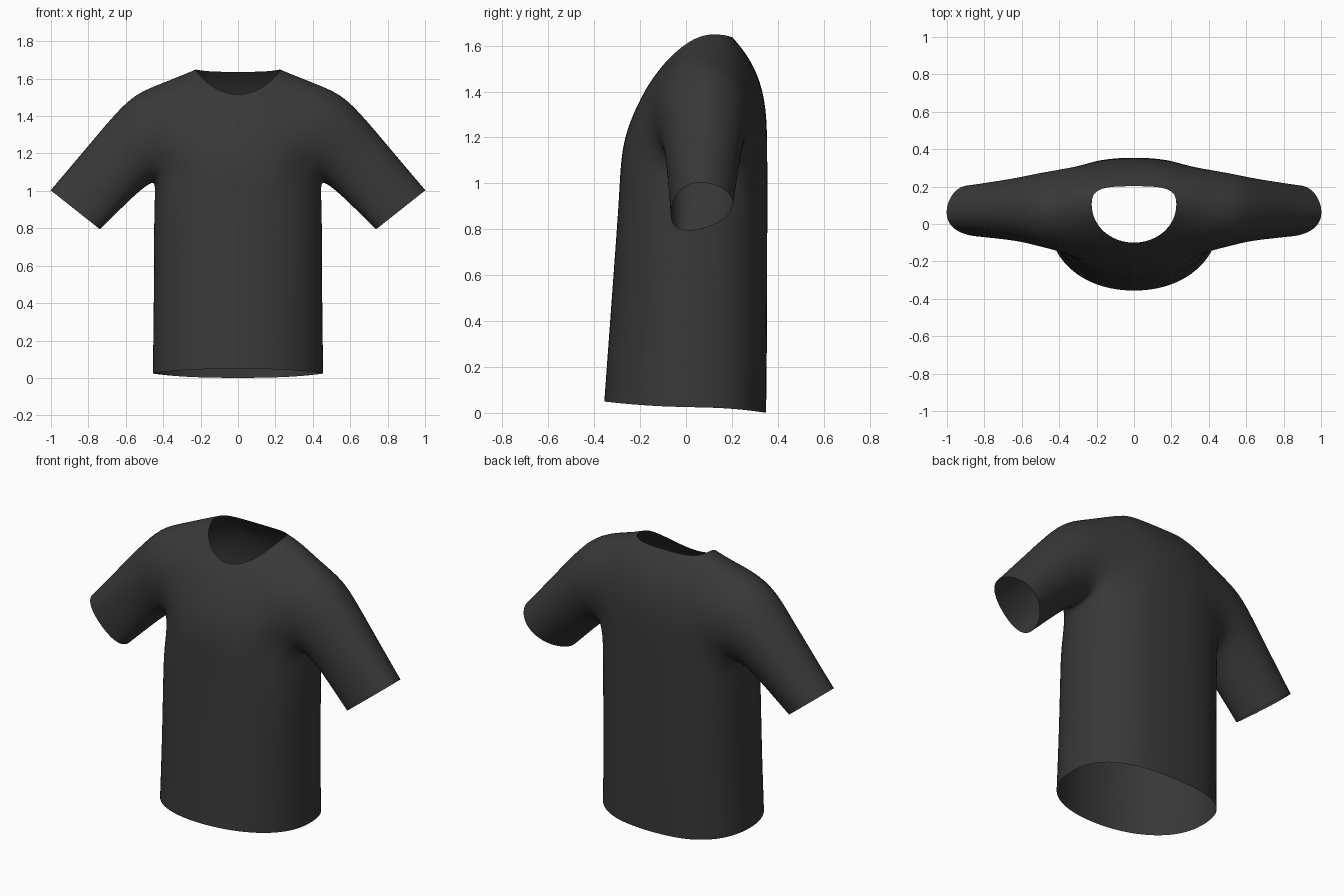
import bpy, bmesh, math

if "Cube" in bpy.data.objects:
    bpy.data.objects.remove(bpy.data.objects["Cube"])

N = 24                      # columns around the torso
R0, R1 = 4, 8               # torso rows bounding the armholes
HALF = 3                    # armhole half width in columns

# Torso rows: half width, y front, y back, y side, z front, z side, z back, n front, n back
ROWS = [
    (.460, -.360, .352, .02, .050, .025, .000, 2.1, 2.5),
    (.455, -.338, .356, .02, .350, .340, .330, 2.1, 2.5),
    (.453, -.312, .357, .03, .700, .690, .690, 2.2, 2.5),
    (.452, -.294, .357, .04, .950, .930, .950, 2.3, 2.5),
    (.450, -.288, .357, .05, 1.09, 1.05, 1.09, 2.3, 2.5),
    (.445, -.271, .356, .06, 1.20, 1.18, 1.22, 2.3, 2.5),
    (.440, -.234, .350, .07, 1.30, 1.31, 1.33, 2.3, 2.4),
    (.430, -.192, .330, .08, 1.385, 1.43, 1.43, 2.3, 2.4),
    (.420, -.152, .292, .09, 1.45, 1.54, 1.52, 2.2, 2.4),
    (.325, -.122, .245, .10, 1.488, 1.61, 1.588, 2.1, 2.8),
    (.228, -.102, .203, .10, 1.513, 1.65, 1.636, 2.0, 3.3),
]

# Sleeve rings: bottom x, z, top x, z, y front, y back
SLEEVE = [
    (.445, 1.050, .460, 1.562, -.150, .295),
    (.475, 1.035, .570, 1.508, -.118, .272),
    (.540, .985, .690, 1.378, -.093, .250),
    (.640, .888, .845, 1.192, -.078, .228),
    (.736, .793, 1.004, 1.005, -.063, .207),
]


def spow(v, p):
    return math.copysign(abs(v) ** p, v)


def torso_point(row, i):
    a, yf, yb, yc, zf, zs, zb, nf, nb = row
    t = 2 * math.pi * i / N
    c, s = math.cos(t), math.sin(t)
    n, ye, ze = (nb, yb, zb) if s > 0 else (nf, yf, zf)
    return (a * spow(c, 2 / n),
            yc + (ye - yc) * abs(s) ** (2 / n),
            zs + (ze - zs) * abs(s) ** 1.7)


def sleeve_point(j, phi, side):
    xb, zb, xt, zt, yf, yb = SLEEVE[j]
    c, s = math.cos(phi), math.sin(phi)
    w = j / (len(SLEEVE) - 1)
    u = (s + 1) / 2
    x = xb + (xt - xb) * u
    if j == 0:
        x -= .06 * abs(c)              # armhole wraps round the chest
    y = (yf + yb) / 2 + (yb - yf) / 2 * c + w * (.025 * s - .035 * s * s)
    return (side * x, y, zb + (zt - zb) * u)


bm = bmesh.new()
grid = [[bm.verts.new(torso_point(r, i)) for i in range(N)] for r in ROWS]


def column(side, i):
    return i % N if side > 0 else (N // 2 - i) % N


# Torso faces, leaving out the two armholes
hole = {column(1, i) for i in range(-HALF, HALF)} | \
       {column(-1, i + 1) for i in range(-HALF, HALF)}
for r in range(len(ROWS) - 1):
    for i in range(N):
        if R0 <= r < R1 and i in hole:
            continue
        k = (i + 1) % N
        bm.faces.new((grid[r][i], grid[r][k], grid[r + 1][k], grid[r + 1][i]))

# Sleeves grown from the armhole edges
path = [(R0, i) for i in range(-HALF, HALF + 1)]
path += [(r, HALF) for r in range(R0 + 1, R1 + 1)]
path += [(R1, i) for i in range(HALF - 1, -HALF - 1, -1)]
path += [(r, -HALF) for r in range(R1 - 1, R0, -1)]
M = len(path)
angles = [math.radians(-144) + 2 * math.pi * k / M for k in range(M)]
for side in (1, -1):
    ring = [grid[r][column(side, i)] for r, i in path]
    for v, phi in zip(ring, angles):
        v.co = sleeve_point(0, phi, side)
    for j in range(1, len(SLEEVE)):
        new = [bm.verts.new(sleeve_point(j, phi, side)) for phi in angles]
        for k in range(M):
            m = (k + 1) % M
            bm.faces.new((ring[k], ring[m], new[m], new[k]))
        ring = new

bmesh.ops.delete(bm, geom=[v for v in bm.verts if not v.link_faces], context='VERTS')
bmesh.ops.recalc_face_normals(bm, faces=bm.faces)
for f in bm.faces:
    f.smooth = True

mesh = bpy.data.meshes.new("shirt")
bm.to_mesh(mesh)
bm.free()
shirt = bpy.data.objects.new("shirt", mesh)
bpy.context.collection.objects.link(shirt)

# Fabric colour and smooth surface
fabric = bpy.data.materials.new("charcoal fabric")
fabric.diffuse_color = (.04, .04, .04, 1)
fabric.use_nodes = True
fabric.node_tree.nodes["Principled BSDF"].inputs["Base Color"].default_value = fabric.diffuse_color
mesh.materials.append(fabric)
sub = shirt.modifiers.new("smooth", 'SUBSURF')
sub.levels = sub.render_levels = 2
